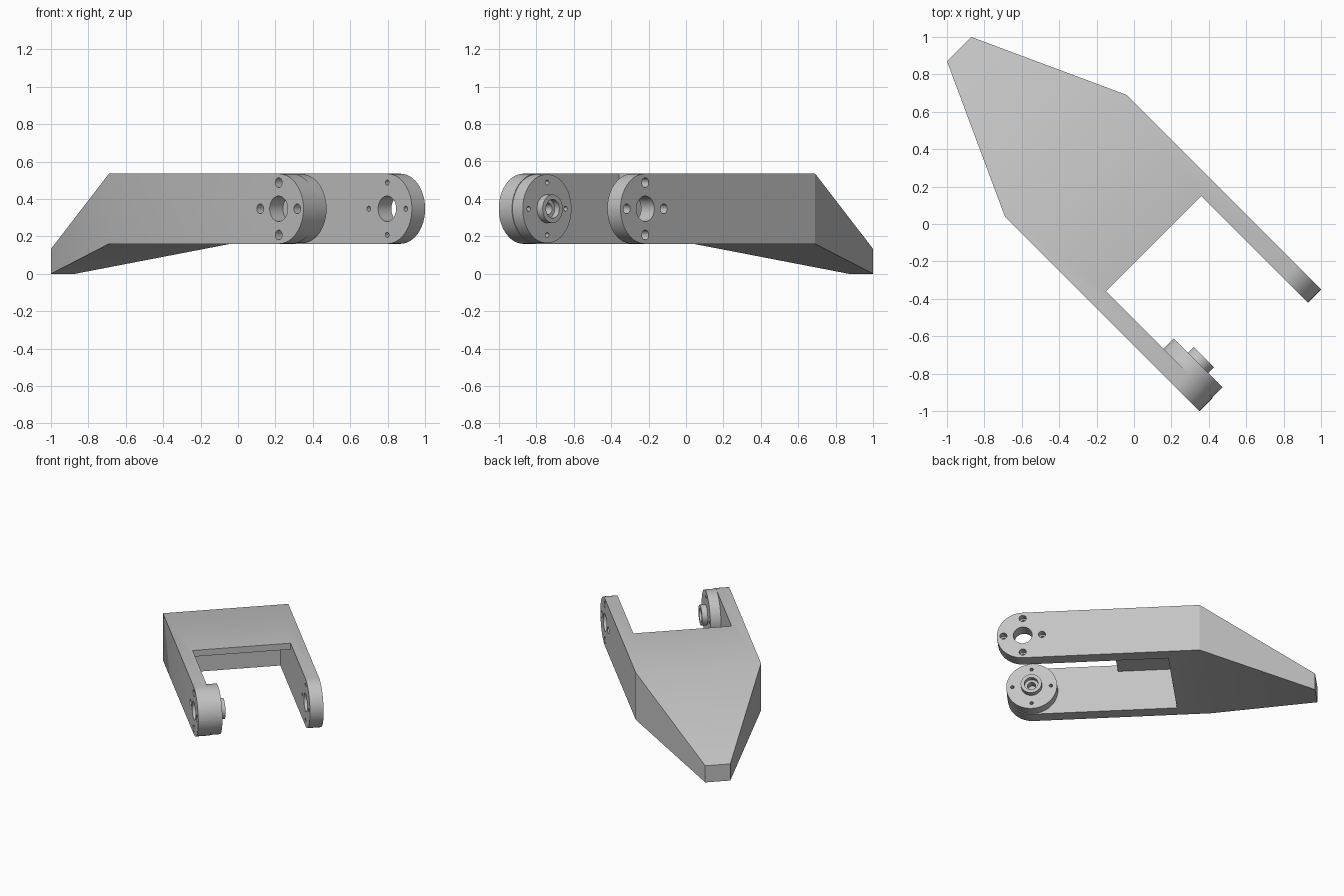
import bpy
import bmesh
import math
from mathutils import Matrix

cube = bpy.data.objects.get("Cube")
if cube:
    bpy.data.objects.remove(cube, do_unlink=True)

# Local layout: X along the arms, Y across them; everything is turned at the end
HALF, INNER = 0.46, 0.36          # outer and inner faces of the arms
LOW, HIGH = 0.16, 0.535           # underside and top
CREASE, WEB, END = -0.516, 0.148, 0.955
RADIUS = (HIGH - LOW) / 2
AXIS_X, AXIS_Z = END - RADIUS, (LOW + HIGH) / 2
BOLT_CIRCLE = 0.14
TURN = Matrix.Rotation(-math.pi / 4, 4, 'Z')

grey = bpy.data.materials.new("plain_grey")
grey.use_nodes = True
grey.diffuse_color = (0.55, 0.55, 0.55, 1)
grey.node_tree.nodes["Principled BSDF"].inputs["Base Color"].default_value = grey.diffuse_color


def make_object(name, bm):
    bmesh.ops.recalc_face_normals(bm, faces=bm.faces[:])
    mesh = bpy.data.meshes.new(name)
    bm.to_mesh(mesh)
    bm.free()
    mesh.materials.append(grey)
    obj = bpy.data.objects.new(name, mesh)
    bpy.context.collection.objects.link(obj)
    return obj


def lathe(bm, profile, x=AXIS_X, z=AXIS_Z, sides=48):
    """Closed turned solid around a Y axis; profile is (radius, y) pairs."""
    rings = []
    for r, y in profile:
        angles = [2 * math.pi * i / sides for i in range(sides)]
        rings.append([bm.verts.new((x + r * math.cos(a), y, z + r * math.sin(a))) for a in angles])
    for a, b in zip(rings, rings[1:]):
        for i in range(sides):
            j = (i + 1) % sides
            bm.faces.new((a[i], a[j], b[j], b[i]))
    bm.faces.new(rings[0])
    bm.faces.new(rings[-1])


def bolt_positions():
    for i in range(4):
        a = i * math.pi / 2
        yield AXIS_X + BOLT_CIRCLE * math.cos(a), AXIS_Z + BOLT_CIRCLE * math.sin(a)


def cut(obj, cutter):
    mod = obj.modifiers.new("cut", 'BOOLEAN')
    mod.operation = 'DIFFERENCE'
    mod.solver = 'EXACT'
    mod.object = cutter
    bpy.context.view_layer.objects.active = obj
    bpy.ops.object.modifier_apply(modifier=mod.name)
    bpy.data.objects.remove(cutter, do_unlink=True)


def finish(obj):
    bpy.ops.object.select_all(action='DESELECT')
    obj.select_set(True)
    bpy.context.view_layer.objects.active = obj
    bpy.ops.object.shade_smooth_by_angle(angle=math.radians(30))


# Forked bracket: tapered tail plus a C-shaped plan
tail = [(-1.322, -0.092, 0, 0.133), (-1.322, 0.092, 0, 0.133)]
fork = [(CREASE, HALF), (END, HALF), (END, INNER), (WEB, INNER),
        (WEB, -INNER), (END, -INNER), (END, -HALF), (CREASE, -HALF)]
plan = tail + [(x, y, LOW, HIGH) for x, y in fork]
bm = bmesh.new()
bottom = [bm.verts.new((x, y, lo)) for x, y, lo, hi in plan]
top = [bm.verts.new((x, y, hi)) for x, y, lo, hi in plan]
for ring in (bottom, top):
    bm.faces.new((ring[0], ring[1], ring[2], ring[-1]))
    bm.faces.new(ring[2:])
for i in range(len(plan)):
    j = (i + 1) % len(plan)
    bm.faces.new((bottom[i], bottom[j], top[j], top[i]))
bmesh.ops.recalc_face_normals(bm, faces=bm.faces[:])

# Round the arm ends
ends = [e for e in bm.edges
        if all(abs(v.co.x - END) < 0.001 for v in e.verts)
        and abs(e.verts[0].co.z - e.verts[1].co.z) < 0.001]
bmesh.ops.bevel(bm, geom=ends, offset=RADIUS - 0.0005, segments=12, profile=0.5, affect='EDGES')
bracket = make_object("forked_bracket", bm)

# Open pocket below the thin web
bm = bmesh.new()
x0, x1, z0, z1 = -0.28, 0.2, 0.05, 0.485
bmesh.ops.create_cube(bm, size=1, matrix=Matrix.Translation(((x0 + x1) / 2, 0, (z0 + z1) / 2))
                      @ Matrix.Diagonal((x1 - x0, 2 * INNER, z1 - z0, 1)))
cut(bracket, make_object("pocket_cutter", bm))

# Centre holes and counterbored bolt holes in both arms
bm = bmesh.new()
for side in (-1, 1):
    lathe(bm, [(0.068, side * 0.3), (0.068, side * 0.5)])
    for x, z in bolt_positions():
        lathe(bm, [(0.014, side * 0.3), (0.014, side * 0.41),
                   (0.026, side * 0.41), (0.026, side * 0.5)], x, z, 20)
cut(bracket, make_object("hole_cutter", bm))
finish(bracket)

# Keep the left-hand side crease crisp
for e in bracket.data.edges:
    ends = [bracket.data.vertices[i].co for i in e.vertices]
    if all(abs(c.x - CREASE) < 0.001 and abs(c.y - HALF) < 0.001 for c in ends):
        e.use_edge_sharp = True

# Pivot disc with a hollow boss on the inside of one arm
bm = bmesh.new()
lathe(bm, [(0.184, -INNER), (0.184, -0.282), (0.076, -0.282), (0.076, -0.24),
           (0.05, -0.24), (0.05, -0.275), (0.03, -0.275), (0.03, -0.33)], sides=64)
disc = make_object("pivot_disc", bm)
bm = bmesh.new()
for x, z in bolt_positions():
    lathe(bm, [(0.013, -0.33), (0.013, -0.25)], x, z, 20)
cut(disc, make_object("disc_hole_cutter", bm))
finish(disc)

# Turn the assembly to its diagonal pose
for obj in (bracket, disc):
    obj.data.transform(TURN)
